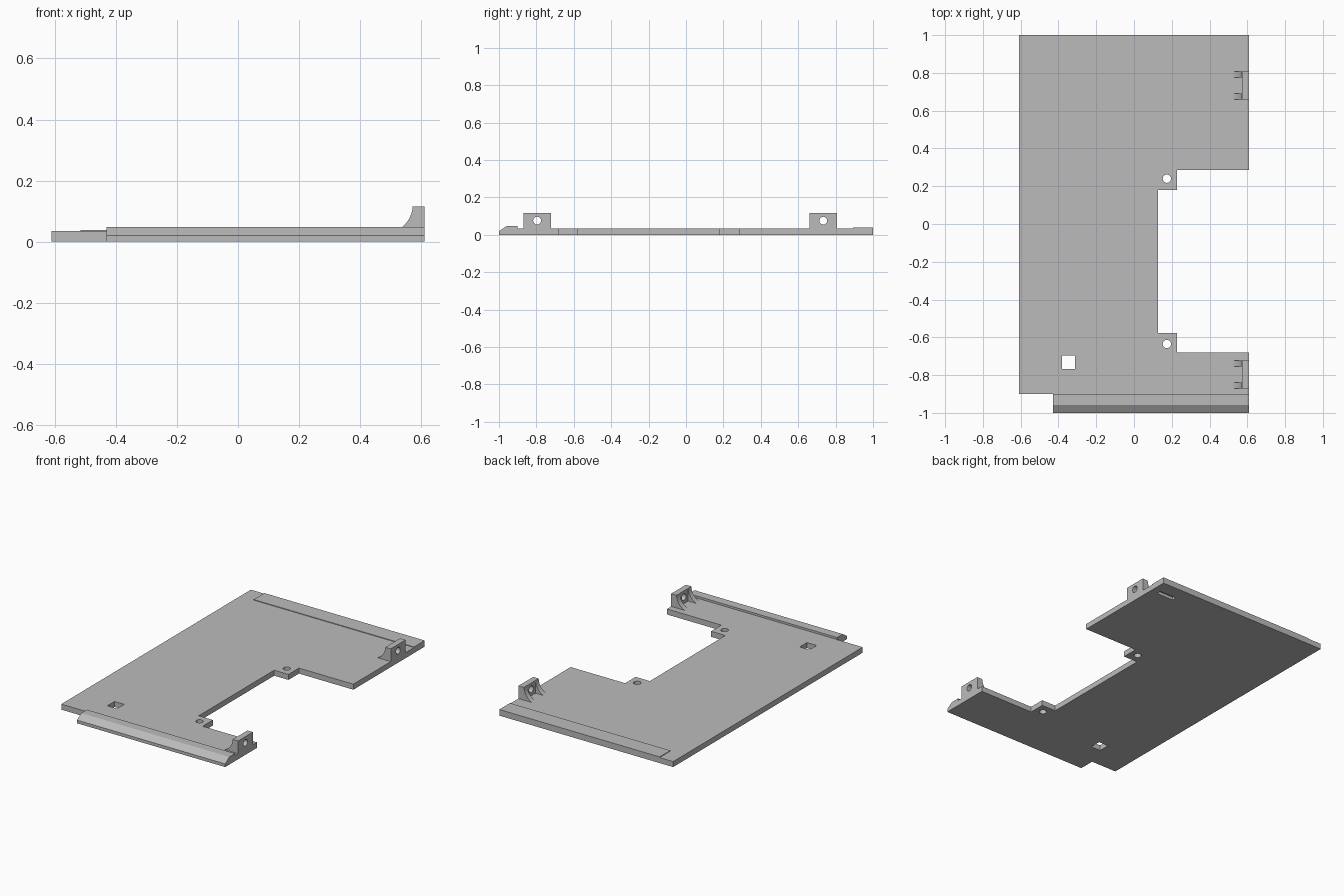
import bpy, bmesh, math
from mathutils import Vector

cube = bpy.data.objects.get("Cube")
if cube:
    bpy.data.objects.remove(cube, do_unlink=True)

grey = bpy.data.materials.new("plain_grey")
grey.use_nodes = True
grey.diffuse_color = (0.5, 0.5, 0.5, 1)
grey.node_tree.nodes["Principled BSDF"].inputs["Base Color"].default_value = (0.5, 0.5, 0.5, 1)

THICK = 0.035
RIGHT = 0.61


def prism(name, points, offset):
    """Extrude a closed 3D outline along an offset."""
    bm = bmesh.new()
    face = bm.faces.new([bm.verts.new(p) for p in points])
    new = bmesh.ops.extrude_face_region(bm, geom=[face])["geom"]
    bmesh.ops.translate(bm, vec=Vector(offset),
                        verts=[v for v in new if isinstance(v, bmesh.types.BMVert)])
    bmesh.ops.recalc_face_normals(bm, faces=bm.faces)
    mesh = bpy.data.meshes.new(name)
    bm.to_mesh(mesh)
    bm.free()
    mesh.materials.append(grey)
    obj = bpy.data.objects.new(name, mesh)
    bpy.context.collection.objects.link(obj)
    return obj


def box(name, x0, x1, y0, y1, z0, z1):
    return prism(name, [(x0, y0, z0), (x1, y0, z0), (x1, y1, z0), (x0, y1, z0)],
                 (0, 0, z1 - z0))


def cylinder(name, centre, radius, depth, axis):
    """Cylinder centred on a point, along the x or z axis."""
    c = Vector(centre)
    ring = []
    for i in range(32):
        a = math.tau * i / 32
        u, v = radius * math.cos(a), radius * math.sin(a)
        ring.append(c + (Vector((-depth / 2, u, v)) if axis == "x" else Vector((u, v, -depth / 2))))
    return prism(name, ring, (depth, 0, 0) if axis == "x" else (0, 0, depth))


def combine(obj, other, operation="DIFFERENCE"):
    """Apply a boolean and drop the helper object."""
    other.hide_render = True
    mod = obj.modifiers.new("boolean", "BOOLEAN")
    mod.operation, mod.solver, mod.object = operation, "EXACT", other
    bpy.context.view_layer.objects.active = obj
    bpy.ops.object.modifier_apply(modifier=mod.name)
    bpy.data.objects.remove(other, do_unlink=True)


# Base plate with the side cut-out and its two screw tabs
outline = [(-RIGHT, -0.9), (RIGHT, -0.9), (RIGHT, -0.68), (0.228, -0.68),
           (0.228, -0.577), (0.128, -0.577), (0.128, 0.18), (0.228, 0.18),
           (0.228, 0.285), (RIGHT, 0.285), (RIGHT, 1), (-RIGHT, 1)]
plate = prism("base_plate", [(x, y, 0) for x, y in outline], (0, 0, THICK))

# Screw holes, square window and shallow slot underneath
for y in (0.24, -0.635):
    combine(plate, cylinder("hole_cutter", (0.174, y, 0), 0.022, 0.2, "z"))
combine(plate, box("window_cutter", -0.38, -0.312, -0.767, -0.695, -0.1, 0.1))
combine(plate, box("slot_cutter", 0.44, 0.56, 0.88, 0.91, -0.1, 0.02))

# Bevelled front lip
lip = [(-1, 0), (-1, 0.02), (-0.957, 0.048), (-0.9, 0.048), (-0.9, 0)]
prism("front_lip", [(-0.43, y, z) for y, z in lip], (RIGHT + 0.43, 0, 0))

# Thin raised strip along the back edge
box("back_strip", -0.515, RIGHT, 0.893, 1, THICK, THICK + 0.004)

# Upright brackets: drilled wall braced by two concave gussets
WALL, TOP, GUSSET = 0.572, 0.116, 0.032
arc = [(0.48 + 0.092 * math.cos(a), 0.12 - 0.092 * math.sin(a))
       for a in (math.radians(3 + 64 * i / 10) for i in range(11))]
profile = [(WALL + 0.002, TOP)] + arc + [(WALL + 0.002, THICK)]
for label, y0, y1 in (("front", -0.87, -0.722), ("back", 0.66, 0.808)):
    wall = box(label + "_bracket", WALL, RIGHT, y0, y1, THICK, TOP)
    for y in (y0, y1 - GUSSET):
        gusset = prism("gusset", [(x, y, max(z, THICK)) for x, z in profile], (0, GUSSET, 0))
        combine(wall, gusset, "UNION")
    combine(wall, cylinder("bore_cutter", (0.59, (y0 + y1) / 2, 0.076), 0.021, 0.2, "x"))
    bpy.ops.object.select_all(action="DESELECT")
    wall.select_set(True)
    bpy.context.view_layer.objects.active = wall
    bpy.ops.object.shade_smooth_by_angle(angle=math.radians(30))
